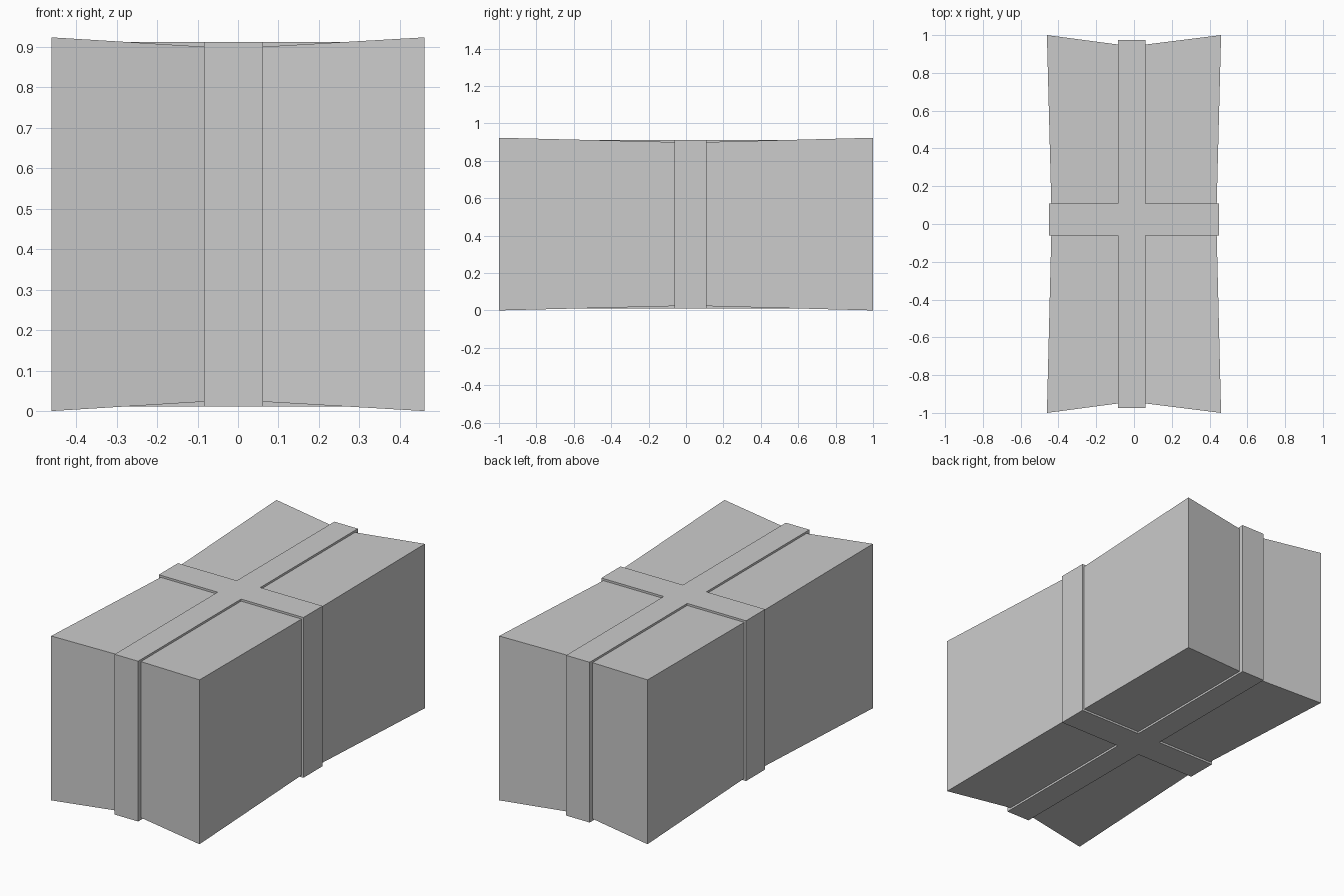
import bpy
import bmesh
from mathutils import Vector

cube = bpy.data.objects.get("Cube")
if cube:
    bpy.data.objects.remove(cube, do_unlink=True)

HALF = Vector((0.461, 1.0, 0.4615))   # half sizes at the outer corners
PINCH, RAISE = 0.95, 0.975            # box waist and ribbon surface, as parts of HALF
STRIP_X = (-0.084, 0.062)             # ribbon edges across the width
STRIP_Y = (-0.061, 0.109)             # ribbon edges along the length

grey = bpy.data.materials.new("plain_grey")
grey.use_nodes = True
grey.diffuse_color = (0.6, 0.6, 0.6, 1)
grey.node_tree.nodes["Principled BSDF"].inputs["Base Color"].default_value = grey.diffuse_color

# Box cut along both edges of each ribbon band
bm = bmesh.new()
bmesh.ops.create_cube(bm, size=2)
bmesh.ops.scale(bm, vec=HALF, verts=bm.verts)
for axis, cuts in ((0, STRIP_X), (1, STRIP_Y)):
    normal = Vector((axis == 0, axis == 1, 0))
    for cut in cuts:
        bmesh.ops.bisect_plane(bm, geom=bm.verts[:] + bm.edges[:] + bm.faces[:],
                               plane_co=normal * cut, plane_no=normal)


def push_outer(verts, factor):
    """Move coordinates lying on the hull to a fraction of the half size."""
    for v in verts:
        for i in range(3):
            if abs(v.co[i]) > HALF[i] * 0.9:
                v.co[i] = HALF[i] * (factor if v.co[i] > 0 else -factor)


def in_band(face):
    c = face.calc_center_median()
    return any(a < c[i] < b for i, (a, b) in enumerate((STRIP_X, STRIP_Y)))


# Pinch everything but the eight corners
ribbon = [f for f in bm.faces if in_band(f)]
push_outer({v for f in ribbon for v in f.verts}, PINCH)

# Raised ribbon bands
raised = bmesh.ops.extrude_face_region(bm, geom=ribbon)["geom"]
push_outer([g for g in raised if isinstance(g, bmesh.types.BMVert)], RAISE)
bmesh.ops.delete(bm, geom=[f for f in ribbon if f.is_valid], context='FACES')
bmesh.ops.translate(bm, vec=(0, 0, HALF.z), verts=bm.verts)
bmesh.ops.recalc_face_normals(bm, faces=bm.faces)

mesh = bpy.data.meshes.new("gift_box")
bm.to_mesh(mesh)
bm.free()
mesh.materials.append(grey)
bpy.context.collection.objects.link(bpy.data.objects.new("gift_box", mesh))
